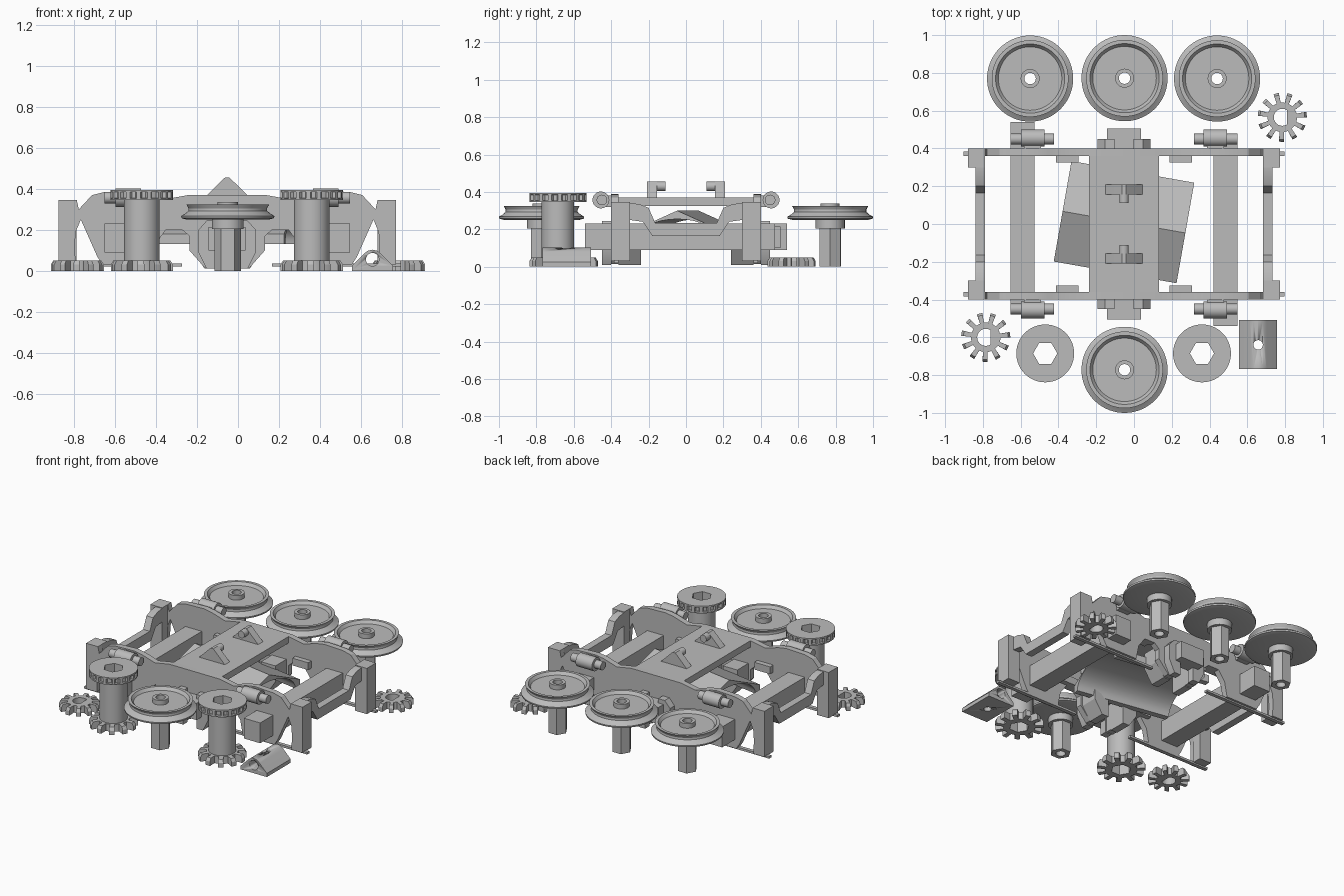
import bpy, bmesh
from math import pi, cos, sin, radians
from mathutils import Matrix, Vector

cube = bpy.data.objects.get("Cube")
if cube:
    bpy.data.objects.remove(cube)

grey = bpy.data.materials.new("plain grey")
grey.use_nodes = True
grey.diffuse_color = (0.5, 0.5, 0.5, 1)
grey.node_tree.nodes["Principled BSDF"].inputs["Base Color"].default_value = (0.5, 0.5, 0.5, 1)

MID = -0.053   # x of the chassis centre line


def finish(name, bm, loc=(0, 0, 0), smooth=True):
    bmesh.ops.recalc_face_normals(bm, faces=bm.faces)
    me = bpy.data.meshes.new(name)
    bm.to_mesh(me)
    bm.free()
    me.materials.append(grey)
    ob = bpy.data.objects.new(name, me)
    ob.location = loc
    bpy.context.collection.objects.link(ob)
    if smooth:
        bpy.ops.object.select_all(action='DESELECT')
        ob.select_set(True)
        bpy.context.view_layer.objects.active = ob
        bpy.ops.object.shade_smooth_by_angle(angle=radians(30))
    return ob


def prism(name, pts, axis, lo, hi, loc=(MID, 0, 0)):
    """Extrude an outline: (x, z) along y, or (y, z) along x."""
    bm = bmesh.new()
    put = (lambda a, b: (a, lo, b)) if axis == 'y' else (lambda a, b: (lo, a, b))
    face = bm.faces.new([bm.verts.new(put(a, b)) for a, b in pts])
    res = bmesh.ops.extrude_face_region(bm, geom=[face])
    step = Vector((0, hi - lo, 0)) if axis == 'y' else Vector((hi - lo, 0, 0))
    bmesh.ops.translate(bm, vec=step, verts=[v for v in res['geom'] if isinstance(v, bmesh.types.BMVert)])
    return finish(name, bm, loc)


def box(name, x, y, z, loc=(MID, 0, 0)):
    x, y = sorted(x), sorted(y)
    return prism(name, [(x[0], z[0]), (x[1], z[0]), (x[1], z[1]), (x[0], z[1])], 'y', y[0], y[1], loc)


def rod(name, r, length, centre, axis, loc=(MID, 0, 0)):
    bm = bmesh.new()
    rot = Matrix.Rotation(pi / 2, 4, 'Y' if axis == 'x' else 'X') if axis != 'z' else Matrix()
    bmesh.ops.create_cone(bm, cap_ends=True, segments=32, radius1=r, radius2=r, depth=length,
                          matrix=Matrix.Translation(centre) @ rot)
    return finish(name, bm, loc)


def rings(name, layers, loc, n=72):
    """Closed tube through (radius function, z) loops, first loop joined to last."""
    bm = bmesh.new()
    loops = []
    for f, z in layers:
        angles = [2 * pi * i / n for i in range(n)]
        loops.append([bm.verts.new((f(a) * cos(a), f(a) * sin(a), z)) for a in angles])
    for k, low in enumerate(loops):
        up = loops[(k + 1) % len(loops)]
        for i in range(n):
            j = (i + 1) % n
            bm.faces.new((low[i], low[j], up[j], up[i]))
    return finish(name, bm, loc)


def circle(r):
    return lambda a: r


def polygon(r, sides=6):
    step = 2 * pi / sides
    return lambda a: r * cos(step / 2) / cos(a % step - step / 2)


def teeth(tip, root, count):
    def f(a):
        t = (a * count / (2 * pi)) % 1
        return tip if t < 0.42 else root
    return f


def d_hole(r, flat):
    return lambda a: min(r, flat / cos(a)) if cos(a) > 0.1 else r


def bevel_gear(name, tip, root, hole, loc):
    rings(name, [(hole, 0), (teeth(tip, root, 11), 0), (teeth(tip, root, 11), 0.03),
                 (teeth(tip - 0.012, root, 11), 0.05), (hole, 0.05)], loc, 198)


def cut(ob, cutter):
    mod = ob.modifiers.new("hole", 'BOOLEAN')
    mod.object = cutter
    mod.solver = 'EXACT'
    cutter.hide_render = True
    cutter.hide_set(True)
    cutter.display_type = 'WIRE'


# Flanged wheels, each with a hub and a six-sided stub axle
wheel_profile = [(0.03, 0.205), (0.078, 0.205), (0.078, 0.25), (0.20, 0.25), (0.226, 0.257),
                 (0.228, 0.268), (0.21, 0.278), (0.193, 0.292), (0.192, 0.305), (0.203, 0.325),
                 (0.183, 0.325), (0.168, 0.305), (0.05, 0.305), (0.05, 0.337), (0.03, 0.337)]
for i, (x, y) in enumerate([(-0.55, 0.77), (-0.05, 0.772), (0.44, 0.77), (-0.05, -0.772)]):
    rings(f"wheel_{i}", [(circle(r), z) for r, z in wheel_profile], (x, y, 0))
    rings(f"stub_axle_{i}", [(circle(0.03), 0), (polygon(0.064), 0), (polygon(0.064), 0.21),
                             (circle(0.03), 0.21)], (x, y, 0))

# Geared sleeves: slotted rim, tube and bevel gear with a six-sided bore
bore = polygon(0.064)
notch = teeth(0.153, 0.138, 18)
for i, x in enumerate((-0.47, 0.36)):
    at = (x, -0.685, 0)
    rim = circle(0.153)
    rings(f"sleeve_{i}", [(bore, 0.0), (circle(0.087), 0.0), (circle(0.087), 0.345), (rim, 0.345),
                          (rim, 0.354), (notch, 0.355), (notch, 0.384), (rim, 0.385),
                          (rim, 0.395), (bore, 0.395)], at, 144)
    bevel_gear(f"sleeve_gear_{i}", 0.152, 0.1, circle(0.08), at)

# Loose bevel gears with a flat-sided bore
for i, (x, y) in enumerate([(0.785, 0.565), (-0.785, -0.6)]):
    bevel_gear(f"loose_gear_{i}", 0.13, 0.078, d_hole(0.045, 0.025), (x, y, 0))

# Bearing block with a rounded ridge and two crossing holes
block = prism("bearing_block", [(-0.1, 0), (0.1, 0), (0.1, 0.025), (0.045, 0.08), (0.025, 0.097), (0, 0.103),
                                (-0.025, 0.097), (-0.045, 0.08), (-0.1, 0.025)],
              'y', -0.767, -0.508, (0.657, 0, 0))
cut(block, rod("block_bore", 0.032, 0.4, (0, -0.64, 0.055), 'y', (0.657, 0, 0)))
cut(block, rod("block_screw_hole", 0.025, 0.4, (0, -0.64, 0.05), 'z', (0.657, 0, 0)))

# Side plates: half outline from the centre outward, then mirrored
half = [(0, 0.37), (0.19, 0.37), (0.3, 0.35), (0.4, 0.38), (0.46, 0.39), (0.6, 0.385), (0.66, 0.37), (0.725, 0.3),
        (0.735, 0.345), (0.825, 0.345), (0.825, 0.03), (0.74, 0.03), (0.745, 0.12), (0.74, 0.19), (0.715, 0.25),
        (0.635, 0.07), (0.61, 0.03), (0.37, 0.03), (0.35, 0.13), (0.3, 0.2), (0.22, 0.2),
        (0.185, 0.17), (0.185, 0.1), (0.11, 0.015), (0.06, 0.015), (0.06, 0.2), (0, 0.2)]
outline = half + [(-x, z) for x, z in half[-2:0:-1]]
for side, s in (("front", -1), ("back", 1)):
    prism(f"{side}_side_plate", outline, 'y', *sorted((s * 0.36, s * 0.4)))

    # Centre axle box and its horn guides
    box(f"{side}_axle_box", (-0.09, 0.09), (s * 0.4, s * 0.505), (0.1, 0.215))
    for d in (-1, 1):
        tag = f"{side}_{'left' if d > 0 else 'right'}"
        guide = [(d * 0.05, 0.01), (d * 0.1, 0.01), (d * 0.14, 0.09), (d * 0.14, 0.2),
                 (d * 0.1, 0.245), (d * 0.05, 0.245)]
        prism(tag + "_horn_guide", guide, 'y', *sorted((s * 0.4, s * 0.45)))
        prism(tag + "_inner_guide", [(d * 0.06, 0.01), (d * 0.11, 0.01), (d * 0.17, 0.1), (d * 0.17, 0.21),
                                     (d * 0.06, 0.21)], 'y', *sorted((s * 0.24, s * 0.36)))
        # Foot strip, corner post and inner ledge
        box(tag + "_foot_strip", (d * 0.22, d * 0.85), (s * 0.36, s * 0.385), (0.02, 0.035))
        post = [(0.735, 0.03), (0.825, 0.03), (0.825, 0.345), (0.735, 0.345)]
        prism(tag + "_corner_post", [(d * x, z) for x, z in post], 'y', *sorted((s * 0.3, s * 0.36)))
        box(tag + "_ledge", (d * 0.24, d * 0.36), (s * 0.325, s * 0.36), (0.2, 0.25))
        # Spring cylinder with a pin
        rod(tag + "_cylinder", 0.045, 0.125, (d * 0.4825, s * 0.455, 0.357), 'x')
        rod(tag + "_cylinder_pin", 0.028, 0.23, (d * 0.485, s * 0.45, 0.357), 'x')
        box(tag + "_cylinder_seat", (d * 0.44, d * 0.53), (s * 0.4, s * 0.44), (0.32, 0.38))

    # Deck lugs with a short peg facing inward
    lug = [(-0.103, 0.365), (0.103, 0.365), (0.02, 0.447), (0.01, 0.456), (-0.01, 0.456), (-0.02, 0.447)]
    prism(f"{side}_deck_lug", lug, 'y', *sorted((s * 0.155, s * 0.208)))
    rod(f"{side}_lug_peg", 0.025, 0.06, (0, s * 0.14, 0.43), 'y')

# Central deck
box("deck", (-0.185, 0.185), (-0.4, 0.4), (0.325, 0.37))

# Cross beams, each with one longer end, and stepped end bars
bar = [(0.3, 0.34), (0.25, 0.335), (0.2, 0.315), (0.165, 0.235), (-0.165, 0.235), (-0.2, 0.315),
       (-0.25, 0.335), (-0.3, 0.34), (-0.3, 0.25), (-0.23, 0.24), (-0.18, 0.165), (0.18, 0.165),
       (0.23, 0.24), (0.3, 0.25)]
for tag, d in (("left", 1), ("right", -1)):
    box(f"{tag}_cross_beam", (d * 0.475, d * 0.6), (-d * 0.54, d * 0.475), (0.09, 0.23))
    prism(f"{tag}_end_bar", bar, 'x', *sorted((d * 0.735, d * 0.785)))

# Angled motor cradle: ridged roof over a round hollow
roof = [(-0.27, 0.13), (-0.27, 0.18), (0, 0.3), (0.27, 0.18), (0.27, 0.13)]
hollow = [(0.23 * cos(pi * i / 16), 0.13 + 0.125 * sin(pi * i / 16)) for i in range(17)]
cradle = prism("motor_cradle", roof + hollow, 'x', -0.33, 0.33, (MID, 0.01, 0))
cradle.rotation_euler.z = radians(-10)
